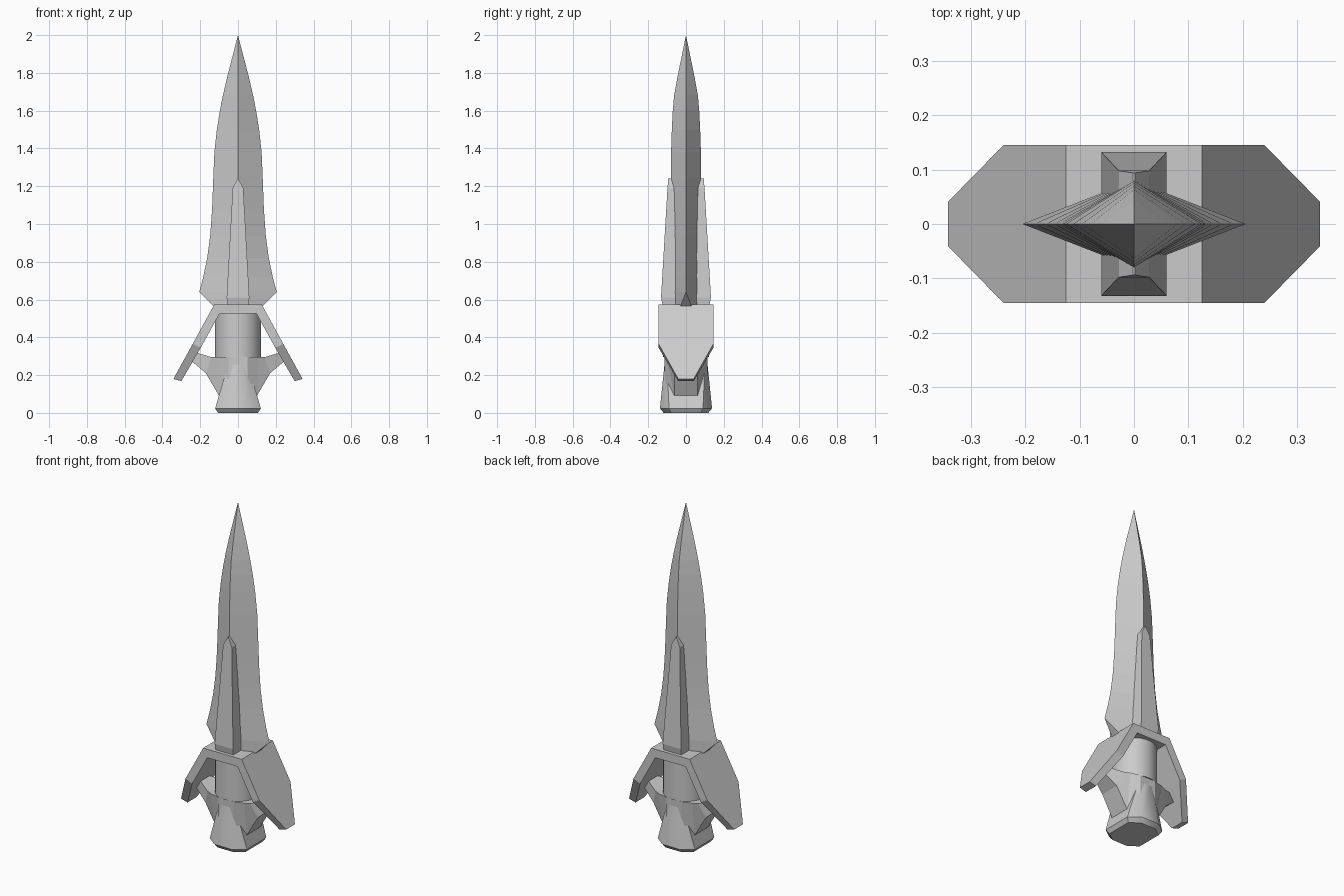
import bpy, bmesh, math

if "Cube" in bpy.data.objects:
    bpy.data.objects.remove(bpy.data.objects["Cube"])


def loft(name, rings, mirror_y=False, smooth=None):
    """Skin a row of equal-length closed rings and cap both ends."""
    bm = bmesh.new()
    rows = [[bm.verts.new(p) for p in r] for r in rings]
    n = len(rows[0])
    for a, b in zip(rows, rows[1:]):
        for i in range(n):
            j = (i + 1) % n
            bm.faces.new((a[i], a[j], b[j], b[i]))
    bm.faces.new(rows[0])
    bm.faces.new(rows[-1])
    if mirror_y:
        dup = bmesh.ops.duplicate(bm, geom=bm.verts[:] + bm.edges[:] + bm.faces[:])
        for v in dup["geom"]:
            if isinstance(v, bmesh.types.BMVert):
                v.co.y *= -1
    bmesh.ops.remove_doubles(bm, verts=bm.verts[:], dist=0.0005)
    bmesh.ops.recalc_face_normals(bm, faces=bm.faces[:])
    mesh = bpy.data.meshes.new(name)
    bm.to_mesh(mesh)
    bm.free()
    ob = bpy.data.objects.new(name, mesh)
    bpy.context.collection.objects.link(ob)
    if smooth:
        bpy.context.view_layer.objects.active = ob
        ob.select_set(True)
        bpy.ops.object.shade_smooth_by_angle(angle=math.radians(smooth))
        ob.select_set(False)
    return ob


def strip_rings(half):
    """Stations (top x, z, hw, bottom x, z, hw) mirrored across x = 0."""
    def ring(s, k):
        tx, tz, th, bx, bz, bh = s
        return [(k * tx, -th, tz), (k * tx, th, tz), (k * bx, bh, bz), (k * bx, -bh, bz)]
    left = [ring(s, -1) for s in half]
    right = [ring(s, 1) for s in reversed(half) if s[0] > 0]
    return left + right


# Blade: diamond section (z, half width, half depth, edge thickness)
blade = [(0.56, 0.125, 0.078, 0.031), (0.64, 0.205, 0.08, 0), (0.72, 0.184, 0.08, 0),
         (0.82, 0.163, 0.08, 0), (0.94, 0.147, 0.08, 0), (1.08, 0.137, 0.08, 0),
         (1.24, 0.131, 0.08, 0), (1.38, 0.125, 0.079, 0), (1.5, 0.112, 0.075, 0),
         (1.6, 0.096, 0.07, 0), (1.68, 0.08, 0.063, 0), (1.78, 0.057, 0.045, 0),
         (2.0, 0, 0, 0)]
loft("blade", [[(w, -e, z), (w, e, z), (0, d, z), (-w, e, z), (-w, -e, z), (0, -d, z)]
               for z, w, d, e in blade[:-1]] +
     [[(0.0001 * math.cos(a), 0.0001 * math.sin(a), 2.0)
       for a in [math.radians(60 * i - 30) for i in range(6)]]])

# Raised ribs on both blade faces (z, half width, outer y)
rib = [(0.565, 0.056, 0.123), (0.612, 0.06, 0.132), (1.19, 0.028, 0.098), (1.24, 0.002, 0.094)]
loft("blade_ribs", [[(-w, 0.03, z), (w, 0.03, z), (w, y, z), (-w, y, z)]
                    for z, w, y in rib], mirror_y=True)

# Bent crossguard plate with clipped ends
loft("crossguard", strip_rings([
    (0.342, 0.18, 0.041, 0.3, 0.168, 0.041),
    (0.24, 0.365, 0.145, 0.197, 0.345, 0.145),
    (0.125, 0.575, 0.145, 0.098, 0.525, 0.145)]))

# Round grip
bpy.ops.mesh.primitive_cylinder_add(vertices=32, radius=0.122, depth=0.255,
                                    location=(0, 0, 0.4225))
grip = bpy.context.object
grip.name = "grip"
bpy.ops.object.shade_smooth_by_angle(angle=math.radians(40))
grip.select_set(False)

# Flared collar with two side prongs
loft("collar_prongs", strip_rings([
    (0.218, 0.318, 0.04, 0.243, 0.272, 0.04),
    (0.14, 0.295, 0.085, 0.17, 0.21, 0.06),
    (0.11, 0.295, 0.1, 0.1, 0.09, 0.062),
    (0.05, 0.295, 0.115, 0.05, 0.09, 0.11)]))

# Tapered pommel (z, side x, side y, front x, front y)
pommel = [(0.0, 0.105, 0.078, 0.05, 0.118), (0.024, 0.121, 0.09, 0.057, 0.138),
          (0.265, 0.05, 0.1, 0.024, 0.113)]
loft("pommel", [[(sx, -sy, z), (sx, sy, z), (fx, fy, z), (-fx, fy, z),
                 (-sx, sy, z), (-sx, -sy, z), (-fx, -fy, z), (fx, -fy, z)]
                for z, sx, sy, fx, fy in pommel], smooth=40)
